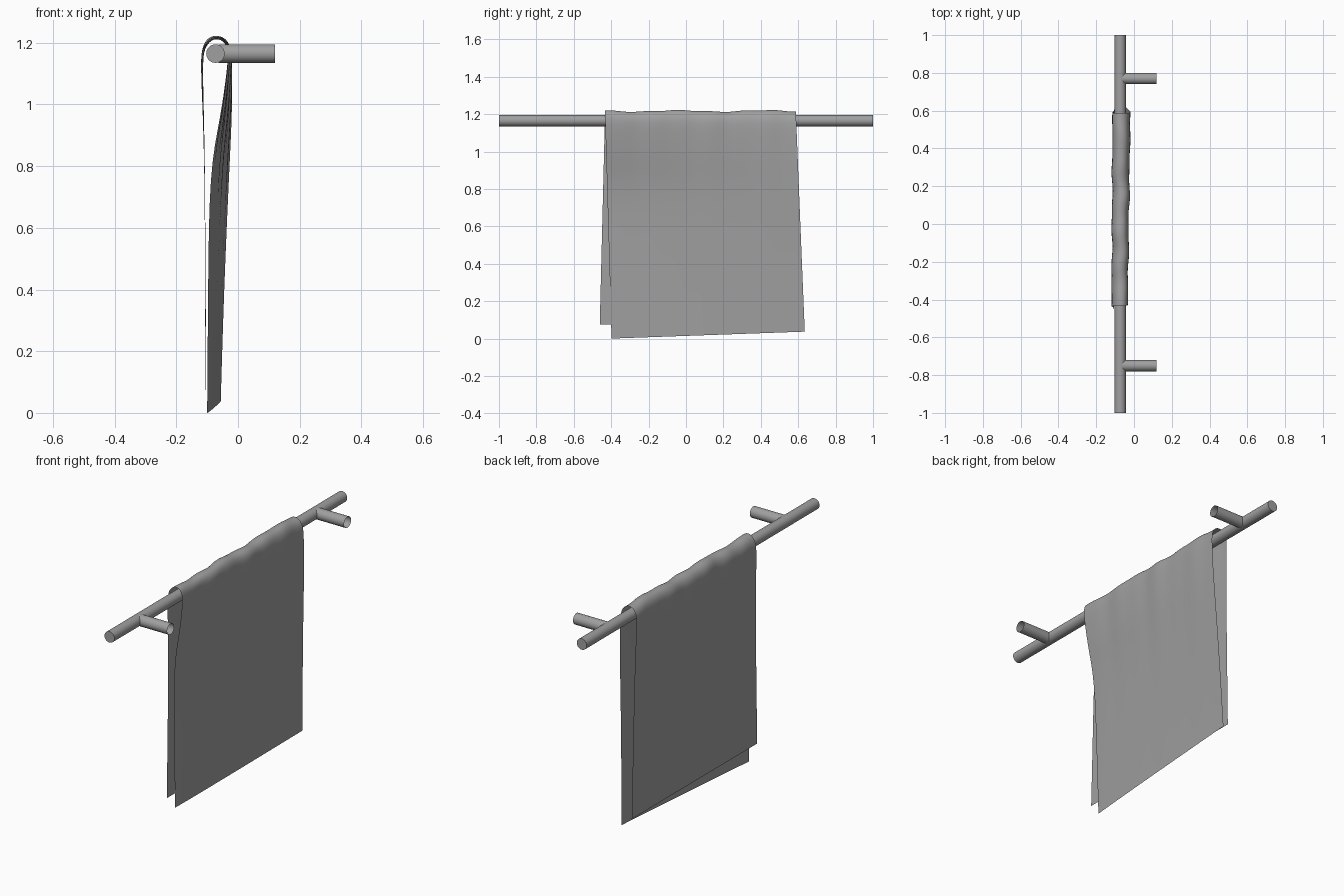
import bpy
import math
from mathutils import Vector

cube = bpy.data.objects.get("Cube")
if cube:
    bpy.data.objects.remove(cube, do_unlink=True)

# One grey for rail and towel
grey = bpy.data.materials.new("grey")
grey.use_nodes = True
colour = (0.35, 0.35, 0.35, 1)
grey.diffuse_color = colour
grey.node_tree.nodes["Principled BSDF"].inputs["Base Color"].default_value = colour

RAIL_X, RAIL_Z, RADIUS = -0.073, 1.165, 0.03


def rod(name, start, end, fill):
    start, end = Vector(start), Vector(end)
    axis = end - start
    bpy.ops.mesh.primitive_cylinder_add(
        vertices=32, radius=RADIUS, depth=axis.length, end_fill_type=fill,
        location=(start + end) / 2, rotation=axis.to_track_quat('Z', 'Y').to_euler())
    obj = bpy.context.object
    obj.name = name
    obj.data.materials.append(grey)
    bpy.ops.object.shade_smooth_by_angle(angle=math.radians(40))
    return obj


# Rail and its two open wall posts
rod("rail", (RAIL_X, -1, RAIL_Z), (RAIL_X, 1, RAIL_Z), 'NGON')
for name, y in (("front_post", -0.75), ("back_post", 0.77)):
    rod(name, (RAIL_X + 0.01, y, RAIL_Z), (0.12, y, RAIL_Z), 'NOTHING')

# Towel section over the rail: x at the front edge, x at the back edge, height
SECTION = [
    (-0.105, -0.103, 0.075), (-0.107, -0.105, 0.4), (-0.108, -0.107, 0.79),
    (-0.115, -0.112, 1.0), (-0.121, -0.116, 1.14), (-0.114, -0.112, 1.185),
    (-0.094, -0.094, 1.212), (-0.068, -0.068, 1.22), (-0.043, -0.04, 1.21),
    (-0.03, -0.02, 1.175), (-0.037, -0.018, 1.1), (-0.058, -0.02, 0.95),
    (-0.093, -0.028, 0.79), (-0.097, -0.045, 0.4), (-0.1, -0.056, 0.0),
]
COLUMNS, ROWS = 40, len(SECTION)
verts, faces = [], []
for i in range(COLUMNS + 1):
    t = i / COLUMNS
    for j, (x_front, x_back, z) in enumerate(SECTION):
        right_side = j > ROWS // 2
        drop = max(0, 1.2 - z) / 1.2
        # Both sheets flare a little differently towards the hem
        y_front = -0.433 + (0.035 if right_side else -0.03) * drop
        y_back = 0.588 + (0.047 if right_side else 0.027) * drop
        y = y_front + (y_back - y_front) * t
        x = x_front + (x_back - x_front) * t ** 0.85
        # Small folds that fade out below the rail
        fold = math.exp(-5 * drop) * math.sin(math.pi * t) ** 0.5
        wave = math.sin(23 * t + 1) + 0.6 * math.sin(41 * t + j * 0.4)
        x += 0.0035 * fold * wave
        if z > 1.18:
            z += 0.004 * math.sin(14 * t + 2.5) + 0.002 * math.sin(37 * t)
        if right_side:
            z += 0.037 * t * drop ** 2
        verts.append((x, y, z))
for i in range(COLUMNS):
    for j in range(ROWS - 1):
        a = i * ROWS + j
        faces.append((a, a + 1, a + ROWS + 1, a + ROWS))

mesh = bpy.data.meshes.new("towel")
mesh.from_pydata(verts, [], faces)
mesh.materials.append(grey)
towel = bpy.data.objects.new("towel", mesh)
bpy.context.collection.objects.link(towel)
mesh.shade_smooth()
smooth = towel.modifiers.new("soft_cloth", 'SUBSURF')
smooth.levels = smooth.render_levels = 2
smooth.boundary_smooth = 'PRESERVE_CORNERS'
